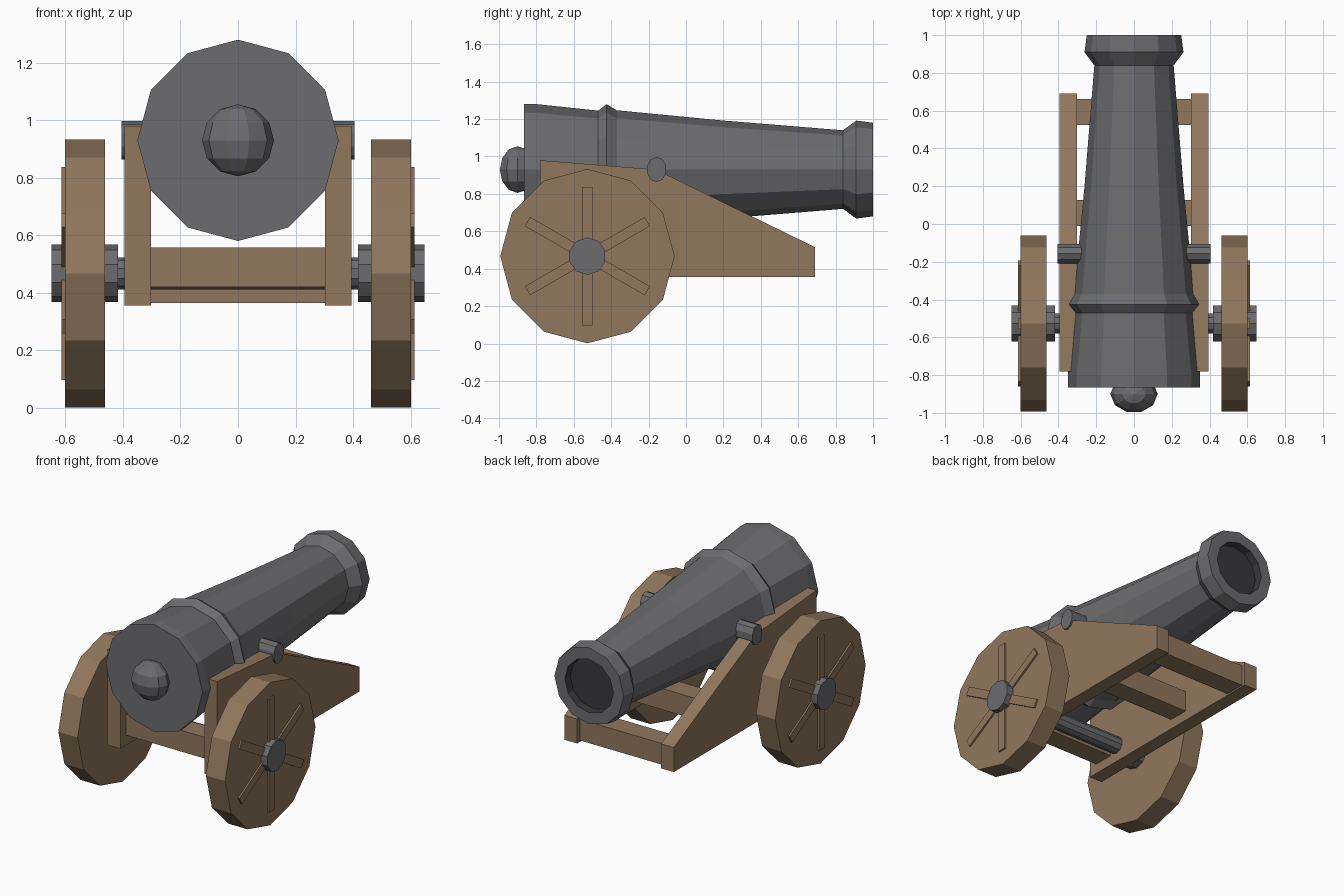
import bpy, bmesh
from math import sin, cos, pi, radians
from mathutils import Matrix

if "Cube" in bpy.data.objects:
    bpy.data.objects.remove(bpy.data.objects["Cube"])


def material(name, rgb):
    m = bpy.data.materials.new(name)
    m.diffuse_color = (*rgb, 1)
    m.use_nodes = True
    m.node_tree.nodes["Principled BSDF"].inputs["Base Color"].default_value = m.diffuse_color
    return m


WOOD = material("wood", (0.28, 0.185, 0.11))
IRON = material("iron", (0.15, 0.15, 0.16))
DARK = material("dark_bore", (0.04, 0.04, 0.045))


def finish(name, bm, mat):
    bmesh.ops.recalc_face_normals(bm, faces=bm.faces)
    me = bpy.data.meshes.new(name)
    bm.to_mesh(me)
    bm.free()
    me.materials.append(mat)
    ob = bpy.data.objects.new(name, me)
    bpy.context.collection.objects.link(ob)
    return ob


def lathe(name, profile, sides, mat, loc=(0, 0, 0), axis='Y', squash=1):
    """Stack rings of (position, radius) along an axis and cap both ends."""
    bm = bmesh.new()
    rings = []
    for p, r in profile:
        ring = []
        for i in range(sides):
            a = 2 * pi * i / sides
            u, z = r * sin(a) * squash, r * cos(a)
            co = (u, p, z) if axis == 'Y' else (p, u, z)
            ring.append(bm.verts.new([c + l for c, l in zip(co, loc)]))
        rings.append(ring)
    for a, b in zip(rings, rings[1:]):
        for i in range(sides):
            j = (i + 1) % sides
            bm.faces.new((a[i], a[j], b[j], b[i]))
    bm.faces.new(rings[0])
    bm.faces.new(rings[-1])
    return finish(name, bm, mat)


def box(name, lo, hi, mat, tilt=0):
    bm = bmesh.new()
    size = [h - l for l, h in zip(lo, hi)]
    mid = [(h + l) / 2 for l, h in zip(lo, hi)]
    bmesh.ops.create_cube(bm, size=1, matrix=Matrix.Translation(mid)
                          @ Matrix.Rotation(tilt, 4, 'X') @ Matrix.Diagonal((*size, 1)))
    return finish(name, bm, mat)


AXIS_Z = 0.93
WY, WZ = -0.527, 0.467

# Barrel with breech, reinforcing ring, flared muzzle and recessed bore
barrel = lathe("barrel", [(-0.865, 0.35), (-0.80, 0.35), (-0.47, 0.315), (-0.425, 0.35),
                          (-0.37, 0.317), (0.20, 0.262), (0.84, 0.21), (0.91, 0.262),
                          (1.0, 0.25), (1.0, 0.175), (0.95, 0.17)],
               12, IRON, (0, 0, AXIS_Z))
barrel.data.materials.append(DARK)
for f in barrel.data.polygons:
    if f.center.y > 0.94 and all((barrel.data.vertices[v].co.xz.x ** 2
            + (barrel.data.vertices[v].co.z - AXIS_Z) ** 2) < 0.18 ** 2 for v in f.vertices):
        f.material_index = 1

# Rear knob
bm = bmesh.new()
bmesh.ops.create_uvsphere(bm, u_segments=10, v_segments=6, radius=0.125,
                          matrix=Matrix.Translation((0, -0.90, AXIS_Z))
                          @ Matrix.Diagonal((1, 0.8, 1, 1)) @ Matrix.Rotation(pi / 2, 4, 'Z') @ Matrix.Identity(4))
finish("rear_knob", bm, IRON)

# Trunnion pin and axle
lathe("trunnion", [(-0.405, 0.067), (0.405, 0.067)], 10, IRON, (0, -0.157, AXIS_Z), 'X', 0.8)
lathe("axle", [(-0.46, 0.055), (0.46, 0.055)], 10, IRON, (0, WY, WZ), 'X')

# Crossbars between the cheeks
for name, y0, z0 in (("rear_crossbar", -0.72, 0.42), ("middle_crossbar", -0.01, 0.42),
                     ("front_crossbar", 0.525, 0.365)):
    box(name, (-0.31, y0, z0), (0.31, y0 + 0.138, z0 + 0.138), WOOD)

CHEEK = [(-0.78, 0.355), (0.69, 0.355), (0.69, 0.515), (-0.16, 0.93), (-0.78, 0.98)]
for side, s in (("left", -1), ("right", 1)):
    # Carriage cheek
    bm = bmesh.new()
    face = bm.faces.new([bm.verts.new((s * 0.303, y, z)) for y, z in CHEEK])
    ext = bmesh.ops.extrude_face_region(bm, geom=[face], use_keep_orig=True)
    for v in ext["geom"]:
        if isinstance(v, bmesh.types.BMVert):
            v.co.x = s * 0.395
    finish(side + "_cheek", bm, WOOD)

    # Wheel, hub and raised spokes
    lathe(side + "_wheel", [(s * 0.463, 0.466), (s * 0.602, 0.466)], 12, WOOD, (0, WY, WZ), 'X')
    lathe(side + "_hub", [(s * 0.418, 0.1), (s * 0.648, 0.1)], 10, IRON, (0, WY, WZ), 'X')
    x0, x1 = sorted((s * 0.58, s * 0.613))
    for i in range(3):
        box(f"{side}_spoke_{i + 1}", (x0, WY - 0.028, WZ - 0.37), (x1, WY + 0.028, WZ + 0.37),
            WOOD, radians(60 * i))
